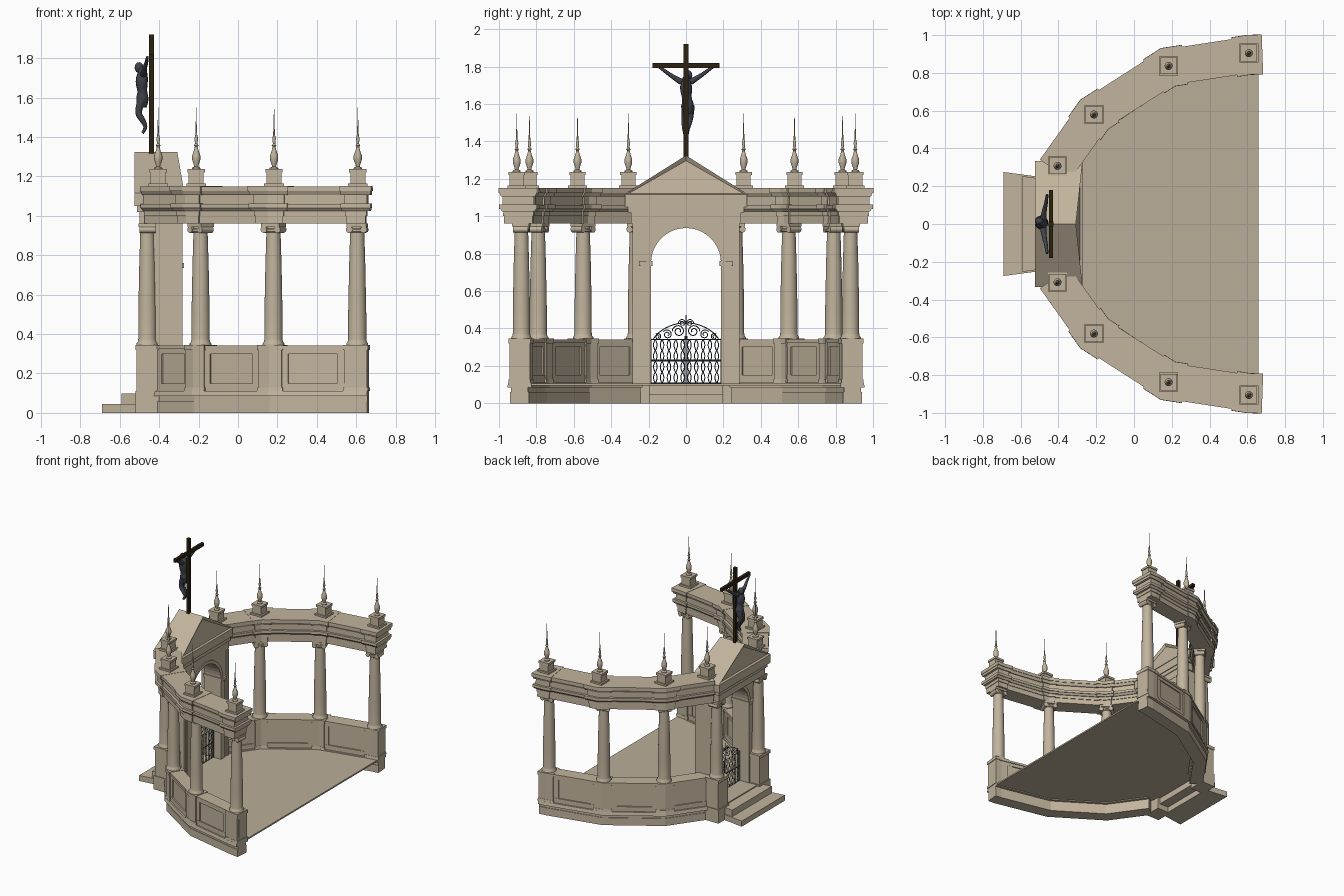
import bpy, bmesh, math
from mathutils import Vector, Matrix

if "Cube" in bpy.data.objects:
    bpy.data.objects.remove(bpy.data.objects["Cube"])


def material(name, rgb):
    m = bpy.data.materials.new(name)
    m.use_nodes = True
    m.diffuse_color = (*rgb, 1)
    m.node_tree.nodes["Principled BSDF"].inputs["Base Color"].default_value = (*rgb, 1)
    return m


STONE = material("warm stone", (0.54, 0.46, 0.34))
PAVING = material("paving stone", (0.49, 0.42, 0.32))
WOOD = material("dark wood", (0.025, 0.015, 0.005))
IRON = material("wrought iron", (0.05, 0.06, 0.08))
BRONZE = material("dark bronze", (0.05, 0.054, 0.068))


def link(name, mesh, mat, smooth=False):
    obj = bpy.data.objects.new(name, mesh)
    bpy.context.collection.objects.link(obj)
    mesh.materials.clear()
    mesh.materials.append(mat)
    if smooth:
        bpy.ops.object.select_all(action="DESELECT")
        obj.select_set(True)
        bpy.context.view_layer.objects.active = obj
        bpy.ops.object.shade_smooth_by_angle(angle=math.radians(40))
    return obj


def finish(name, bm, mat, smooth=False):
    bmesh.ops.recalc_face_normals(bm, faces=bm.faces)
    mesh = bpy.data.meshes.new(name)
    bm.to_mesh(mesh)
    bm.free()
    return link(name, mesh, mat, smooth)


def box(bm, x, y, z):
    """Box from three (low, high) ranges."""
    mid = [sum(r) / 2 for r in (x, y, z)]
    size = [r[1] - r[0] for r in (x, y, z)]
    bmesh.ops.create_cube(bm, size=1, matrix=Matrix.Translation(mid) @ Matrix.Diagonal((*size, 1)))


def prism(bm, points, x0, x1):
    """Extrude a (y, z) outline along x."""
    a, b = ([bm.verts.new((x, y, z)) for y, z in points] for x in (x0, x1))
    ends = [bm.faces.new(a), bm.faces.new(b)]
    for i in range(len(a)):
        j = (i + 1) % len(a)
        bm.faces.new((a[i], a[j], b[j], b[i]))
    return ends


def band(bm, path, low, high, z0, z1, ext=0):
    """Mitred wall along a path, with half-widths at its bottom and top."""
    pts = [Vector(p) for p in path]
    pts[0] = pts[0] + (pts[0] - pts[1]).normalized() * ext
    dirs = [(b - a).normalized() for a, b in zip(pts, pts[1:])]
    rings = []
    for i, p in enumerate(pts):
        d0, d1 = dirs[max(i - 1, 0)], dirs[min(i, len(dirs) - 1)]
        t = (d0 + d1).normalized()
        n = Vector((-t.y, t.x)) / max(t.dot(d0), 0.5)
        rings.append([bm.verts.new((*(p + n * w), z)) for w, z in
                      ((low, z0), (-low, z0), (-high, z1), (high, z1))])
    for a, b in zip(rings, rings[1:]):
        for k in range(4):
            bm.faces.new((a[k], a[(k + 1) % 4], b[(k + 1) % 4], b[k]))
    bm.faces.new(rings[0])
    bm.faces.new(rings[-1])


def around(path, i, d):
    """Short stretch of the path on both sides of point i."""
    p, a, b = (Vector(path[k]) for k in (i, i - 1, i + 1))
    return [p + (a - p).normalized() * d, p, p + (b - p).normalized() * d]


def lathe(bm, x, y, profile, sides):
    rings = [[bm.verts.new((x + r * math.cos(math.tau * k / sides), y + r * math.sin(math.tau * k / sides), z))
              for k in range(sides)] for r, z in profile]
    for a, b in zip(rings, rings[1:]):
        for k in range(sides):
            j = (k + 1) % sides
            bm.faces.new((a[k], a[j], b[j], b[k]))
    bm.faces.new(rings[0])
    bm.faces.new(rings[-1])


def tubes(name, lines, mat, depth, kind="POLY", sides=0):
    """Round rods through points (x, y, z, radius factor), turned into a mesh."""
    cu = bpy.data.curves.new(name, "CURVE")
    cu.dimensions, cu.bevel_depth, cu.bevel_resolution = "3D", depth, sides
    cu.use_fill_caps = True
    for line in lines:
        sp = cu.splines.new(kind)
        sp.points.add(len(line) - 1)
        for p, v in zip(sp.points, line):
            p.co = (*v[:3], 1)
            p.radius = v[3] if len(v) > 3 else 1
        if kind == "NURBS":
            sp.order_u, sp.use_endpoint_u, sp.resolution_u = 3, True, 5
    tmp = bpy.data.objects.new(name + "_path", cu)
    bpy.context.collection.objects.link(tmp)
    dg = bpy.context.evaluated_depsgraph_get()
    mesh = bpy.data.meshes.new_from_object(tmp.evaluated_get(dg))
    bpy.data.objects.remove(tmp)
    return link(name, mesh, mat, True)


WALL = [(0.66, 0.89), (0.605, 0.885), (0.18, 0.79), (-0.19, 0.55), (-0.39, 0.27)]
BEAM = [(0.66, 0.897), (0.605, 0.895), (0.18, 0.83), (-0.21, 0.58), (-0.42, 0.285)]
# entablature courses: half-width bottom, top, z bottom, top
COURSES = [(.07, .07, .96, 1.0), (.075, .075, 1.0, 1.025), (.08, .093, 1.025, 1.04), (.096, .096, 1.04, 1.06),
           (.078, .078, 1.06, 1.105), (.085, .096, 1.105, 1.125), (.1, .1, 1.125, 1.15)]
SHAFT = [(.055, .34), (.055, .352), (.048, .362), (.046, .375), (.046, .5), (.041, .75), (.036, .915),
         (.041, .92), (.041, .93), (.036, .935), (.036, .945)]
FINIAL = [(.022, 1.235), (.022, 1.243), (.01, 1.25), (.013, 1.262), (.021, 1.285), (.021, 1.305), (.012, 1.33),
          (.007, 1.35), (.012, 1.358), (.006, 1.366), (.009, 1.39), (.005, 1.41), (.003, 1.45), (.0008, 1.55)]

for s, side in ((1, "left"), (-1, "right")):
    wall = [(x, s * y) for x, y in WALL]
    beam = [(x, s * y) for x, y in BEAM]

    # stepped base and low panelled wall
    bm = bmesh.new()
    band(bm, wall, .05, .05, 0, .06)
    band(bm, wall, .045, .045, .06, .085)
    band(bm, wall, .066, .06, .085, .112)
    finish(side + "_base", bm, STONE)
    bm = bmesh.new()
    band(bm, wall, .038, .038, .11, .33)
    for z0, z1, h in ((.11, .15, .048), (.3, .325, .047), (.325, .342, .053)):
        band(bm, wall, h, h, z0, z1)
    for i in (1, 2, 3):
        band(bm, around(wall, i, .055), .055, .055, .11, .32)
        band(bm, around(wall, i, .06), .06, .06, .32, .345)
        band(bm, around(wall, i, .06), .06, .057, .11, .13)
    # end stiles of each panel
    for a, b in zip(wall[1:], wall[2:]):
        a, b = Vector(a), Vector(b)
        for f, g in ((.1, .22), (.8, .9)):
            band(bm, [a.lerp(b, f), a.lerp(b, g)], .046, .046, .14, .31)
    finish(side + "_low_wall", bm, STONE)

    # entablature, breaking forward over each column
    bm = bmesh.new()
    for low, high, z0, z1 in COURSES:
        band(bm, beam, low - .004, high - .004, z0, z1, high - .08)
        for i in (1, 2, 3):
            d = .055 + high - .08
            band(bm, around(beam, i, d + .015 * (i > 1)), low + .006, high + .005, z0, z1 + .002)
    finish(side + "_entablature", bm, STONE)

    # columns with scrolled capitals
    columns = bmesh.new()
    caps = bmesh.new()
    for x, y, turn in ((.605, .88, .1), (.18, .79, .39), (-.19, .55, .8), (-.46, .265, 1.571)):
        lathe(columns, x, s * y, SHAFT, 24)
        place = Matrix.Translation((x, s * y, 0)) @ Matrix.Rotation(s * turn, 4, "Z")
        bmesh.ops.create_cube(caps, size=1, matrix=place @ Matrix.Translation((0, 0, .953)) @ Matrix.Diagonal((.1, .09, .018, 1)))
        for k in (-1, 1):
            bmesh.ops.create_cone(caps, cap_ends=True, segments=14, radius1=.017, radius2=.017, depth=.082,
                                  matrix=place @ Matrix.Translation((k * .037, 0, .93)) @ Matrix.Rotation(math.pi / 2, 4, "X"))
    finish(side + "_columns", columns, STONE, True)
    finish(side + "_capitals", caps, STONE, True)

    # pedestals and turned finials on the entablature
    blocks = bmesh.new()
    finials = bmesh.new()
    for x, y in ((.608, .905), (.183, .837), (-.212, .58), (-.405, .308)):
        for h, z0, z1 in ((.05, 1.14, 1.165), (.038, 1.165, 1.22), (.044, 1.22, 1.237)):
            box(blocks, (x - h, x + h), (s * y - h, s * y + h), (z0, z1))
        lathe(finials, x, s * y, FINIAL, 14)
    finish(side + "_finial_blocks", blocks, STONE)
    finish(side + "_finials", finials, STONE, True)

    # pedestal beside the steps, and jamb with impost
    bm = bmesh.new()
    for g, z0, z1 in ((.006, 0, .11), (0, .11, .32), (.006, .32, .345)):
        box(bm, (-.515 - g, -.40), sorted((s * (.2 - g), s * (.325 + g))), (z0, z1))
    finish(side + "_gate_pedestal", bm, STONE)
    bm = bmesh.new()
    box(bm, (-.43, -.282), sorted((s * .188, s * .24)), (.1, .735))
    box(bm, (-.438, -.274), sorted((s * .18, s * .25)), (.735, .76))
    box(bm, (-.43, -.282), sorted((s * .262, s * .285)), (.1, .96))
    finish(side + "_jamb", bm, STONE)

# arched gateway
arc = [(math.cos(math.pi * k / 20), math.sin(math.pi * k / 20)) for k in range(21)]
bm = bmesh.new()
opening = [(.19 * c, .75 + .19 * n) for c, n in arc]
prism(bm, [(.19, .1)] + opening + [(-.19, .1), (-.28, .1), (-.28, 1.03), (.28, 1.03), (.28, .1)], -.42, -.29)
finish("gateway_arch", bm, STONE)
bm = bmesh.new()
prism(bm, [(.187 * c, .75 + .187 * n) for c, n in arc] + [(.212 * c, .75 + .212 * n) for c, n in reversed(arc)], -.43, -.282)
finish("arch_moulding", bm, STONE)

# gateway entablature and pediment with sunk triangles
bm = bmesh.new()
for x0, x1, y, z0, z1 in ((-.5, -.288, .295, .96, 1.02), (-.512, -.282, .31, 1.02, 1.05), (-.525, -.276, .325, 1.05, 1.116)):
    box(bm, (x0, x1), (-y, y), (z0, z1))
finish("gateway_entablature", bm, STONE)
bm = bmesh.new()
ends = prism(bm, [(-.333, 1.116), (.333, 1.116), (0, 1.325)], -.525, -.272)
for v in bm.verts:
    if abs(v.co.y) < .01 and v.co.x > -.4:
        v.co.x = -.308
bmesh.ops.recalc_face_normals(bm, faces=bm.faces)
bmesh.ops.inset_individual(bm, faces=ends, thickness=.026, depth=-.014)
finish("pediment", bm, STONE)

# floor slab and outer steps
bm = bmesh.new()
edge = WALL + [(-.41, .22), (-.5, .21)]
outline = edge + [(x, -y) for x, y in reversed(edge)]
face = bm.faces.new([bm.verts.new((x, y, .094)) for x, y in outline])
top = bmesh.ops.extrude_face_region(bm, geom=[face])
bmesh.ops.translate(bm, vec=(0, 0, .012), verts=[v for v in top["geom"] if isinstance(v, bmesh.types.BMVert)])
finish("floor", bm, PAVING)
bm = bmesh.new()
band(bm, [(-.69, 0), (-.5, 0)], .25, .25, 0, .045)
band(bm, [(-.59, 0), (-.42, 0)], .23, .23, .045, .098)
for v in bm.verts:
    if v.co.x < -.55:
        v.co.y *= 1.1
finish("steps", bm, STONE)

# iron gate
GX = -.35
rods = [[(GX, y, .1), (GX, y, top)] for y, top in ((-.187, .345), (-.006, .36), (.006, .36), (.187, .345))]
rods += [[(GX, -.187, z), (GX, .187, z)] for z in (.108, .225, .232, .34)]
for i in range(10):
    y = (i - 4.5) * .0365
    for k in (-1, 1):
        rods.append([(GX, y + k * (.001 + .0085 * abs(math.sin(math.pi * 4 * t / 24))), .108 + .232 * t / 24) for t in range(25)])
for k in (-1, 1):
    for y, z, r, start in ((.04, .385, .034, 0), (.1, .368, .026, .6), (.15, .356, .018, .9), (.02, .43, .02, 0)):
        rods.append([(GX, k * (y + r * (1 - t / 34) * math.cos(start + t * .4)), z + r * (1 - t / 34) * math.sin(start + t * .4))
                     for t in range(26)])
    rods.append([(GX, k * .175 * math.cos(a * .157), .34 + .09 * math.sin(a * .157) ** 1.5) for a in range(11)])
rods.append([(GX, 0, .34, 1.3), (GX, 0, .45, 1.2), (GX, 0, .48, .3)])
tubes("gate", rods, IRON, .0026)

# cross
bm = bmesh.new()
box(bm, (-.452, -.427), (-.013, .013), (1.31, 1.92))
box(bm, (-.451, -.428), (-.18, .18), (1.793, 1.818))
finish("cross", bm, WOOD)

# figure on the cross
body = [[(-.485, .005, 1.755, .012), (-.483, 0, 1.728, .026), (-.49, 0, 1.68, .034), (-.485, .005, 1.63, .023),
         (-.485, .01, 1.59, .036), (-.488, .01, 1.55, .024)]]
for k in (-1, 1):
    body.append([(-.48, k * .025, 1.718, .017), (-.475, k * .075, 1.748, .012), (-.465, k * .11, 1.775, .01), (-.46, k * .155, 1.806, .007)])
    body.append([(-.485, .01 + k * .014, 1.59, .022), (-.515, .01 + k * .014, 1.53, .018), (-.48, k * .01, 1.48, .014),
                 (-.465, k * .006, 1.445, .009), (-.485, k * .004, 1.42, .008)])
tubes("figure_body", body, BRONZE, 1, "NURBS", 3)
bm = bmesh.new()
bmesh.ops.create_uvsphere(bm, u_segments=14, v_segments=10, radius=.023,
                          matrix=Matrix.Translation((-.502, .014, 1.752)) @ Matrix.Diagonal((1, .85, 1.2, 1)))
finish("figure_head", bm, BRONZE, True)
